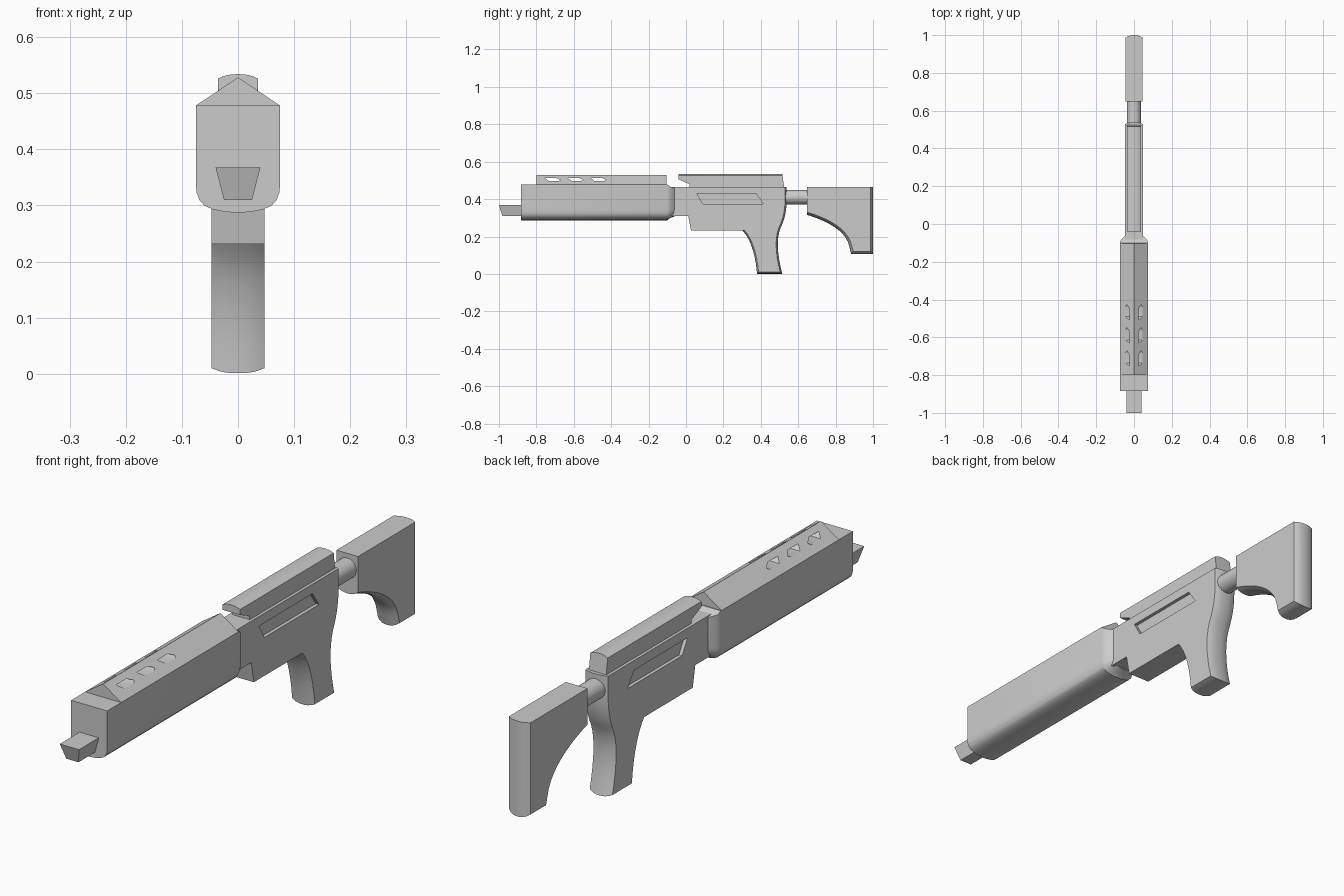
import bpy, bmesh, math
from mathutils import Vector

if "Cube" in bpy.data.objects:
    bpy.data.objects.remove(bpy.data.objects["Cube"])


def loft(name, rings):
    """Skin a list of equal-length point rings into a capped solid."""
    bm = bmesh.new()
    vr = [[bm.verts.new(p) for p in r] for r in rings]
    n = len(vr[0])
    for a, b in zip(vr, vr[1:]):
        for i in range(n):
            bm.faces.new((a[i], a[(i + 1) % n], b[(i + 1) % n], b[i]))
    bm.faces.new(vr[0])
    bm.faces.new(vr[-1])
    bmesh.ops.recalc_face_normals(bm, faces=bm.faces)
    me = bpy.data.meshes.new(name)
    bm.to_mesh(me)
    bm.free()
    ob = bpy.data.objects.new(name, me)
    bpy.context.collection.objects.link(ob)
    return ob


def inset(pts, k):
    """Move each profile edge inward by k * its own rounding depth (third value)."""
    area = sum(a[0] * b[1] - b[0] * a[1] for a, b in zip(pts, pts[1:] + pts[:1]))
    s = 1 if area > 0 else -1
    out, n = [], len(pts)
    normals = []
    for i in range(n):
        e = Vector(pts[(i + 1) % n][:2]) - Vector(pts[i][:2])
        normals.append(Vector((-e.y, e.x)).normalized() * s)
    for i in range(n):
        n1, n2 = normals[i - 1], normals[i]
        d1, d2 = pts[i - 1][2] * k, pts[i][2] * k
        det = n1.x * n2.y - n1.y * n2.x
        if abs(det) < 0.05:
            v = n1 * d1
        else:
            v = Vector((d1 * n2.y - d2 * n1.y, n1.x * d2 - n2.x * d1)) / det
        out.append((pts[i][0] + v.x, pts[i][1] + v.y))
    return out


def slab(name, pts, x0, x1, steps=8):
    """Side profile (y, z, edge rounding) extruded across x, crowned where rounded."""
    pts = [p if len(p) == 3 else (*p, 0) for p in pts]
    rings = []
    for j in range(steps + 1):
        t = 2 * j / steps - 1
        x = x0 + (x1 - x0) * (t + 1) / 2
        rings.append([(x, y, z) for y, z in inset(pts, abs(t) ** 2.5)])
    return loft(name, rings)


def bend(p0, p1, p2, d, n=7):
    """Quadratic curve, end point left out."""
    r = []
    for i in range(n):
        t = i / n
        r.append(tuple((1 - t) ** 2 * a + 2 * t * (1 - t) * b + t * t * c
                       for a, b, c in zip(p0, p1, p2)) + (d,))
    return r


def cut(ob, cutter):
    m = ob.modifiers.new("cut", 'BOOLEAN')
    m.object, m.operation, m.solver = cutter, 'DIFFERENCE', 'EXACT'
    bpy.context.view_layer.objects.active = ob
    bpy.ops.object.modifier_apply(modifier=m.name)
    bpy.data.objects.remove(cutter)


# Handguard: rounded underside, tapering into the receiver neck
half = [(0.022, 0.2885), (0.045, 0.293), (0.06, 0.30), (0.069, 0.31),
        (0.074, 0.324), (0.075, 0.34), (0.075, 0.478)]
section = [(0, 0.287)] + half + [(-x, z) for x, z in reversed(half)]


def hg_ring(y, sx, sz):
    return [(x * sx, y, 0.385 + (z - 0.385) * sz) for x, z in section]


loft("handguard", [hg_ring(-0.883, 1, 1), hg_ring(-0.10, 1, 1),
                   hg_ring(-0.085, 0.93, 0.88), hg_ring(-0.062, 0.62, 0.8)])

# Vented ridge on the handguard
tri = [(-0.075, 0.478), (0, 0.528), (0.075, 0.478), (0.07, 0.47), (-0.07, 0.47)]
ridge = loft("vent_ridge", [[(x, y, z) for x, z in tri] for y in (-0.80, -0.104)])
for i in range(3):
    y = -0.755 + i * 0.122
    cut(ridge, slab("vent_cutter", [(y, 0.513), (y + 0.06, 0.513), (y + 0.085, 0.503),
                                    (y + 0.075, 0.498), (y + 0.02, 0.498)], -0.2, 0.2, 1))

# Muzzle: tapered bar with a raked front
trap = [(-0.04, -1.0, 0.368), (0.04, -1.0, 0.368), (0.025, -0.982, 0.31), (-0.025, -0.982, 0.31)]
loft("muzzle", [trap, [(x, -0.87, z) for x, y, z in trap]])

# Receiver with neck and grip
R = 0.009
profile = [(-0.09, 0.466), (-0.09, 0.31), (0.012, 0.31), (0.027, 0.231)]
profile += bend((0.303, 0.231), (0.365, 0.165), (0.38, 0.003), R)
profile += [(0.38, 0.001, R)]
profile += bend((0.515, 0.001), (0.472, 0.16), (0.505, 0.245), R)
profile += bend((0.505, 0.245), (0.538, 0.31), (0.538, 0.39), R)
profile += [(0.538, 0.39, R), (0.538, 0.466)]
receiver = slab("receiver_and_grip", profile, -0.047, 0.047)

# Slanted recess on each side of the receiver
for s in (-1, 1):
    cut(receiver, slab("recess_cutter", [(0.058, 0.43), (0.375, 0.43), (0.413, 0.375), (0.09, 0.375)],
                       s * 0.034, s * 0.1, 1))

# Top rail
slab("top_rail", [(-0.04, 0.534), (-0.04, 0.506), (0.018, 0.48), (0.018, 0.46),
                  (0.525, 0.46), (0.515, 0.534, 0.008)], -0.036, 0.036)

# Buffer tube
bpy.ops.mesh.primitive_cylinder_add(vertices=24, radius=0.038, depth=0.16,
                                    location=(0, 0.59, 0.41), rotation=(math.pi / 2, 0, 0))
bpy.context.object.name = "buffer_tube"

# Shoulder stock
S = 0.014
stock = [(0.648, 0.465), (0.648, 0.315, S)]
stock += bend((0.66, 0.312), (0.85, 0.25), (0.872, 0.15), S, 9)
stock += [(0.872, 0.15, S), (0.883, 0.107, S), (1.0, 0.107, S), (1.0, 0.465)]
slab("stock", stock, -0.045, 0.045)

# Smooth the rounded areas, keep hard edges
bpy.ops.object.select_all(action='DESELECT')
for ob in bpy.context.scene.objects:
    ob.select_set(True)
    bpy.context.view_layer.objects.active = ob
bpy.ops.object.shade_smooth_by_angle(angle=math.radians(30))
